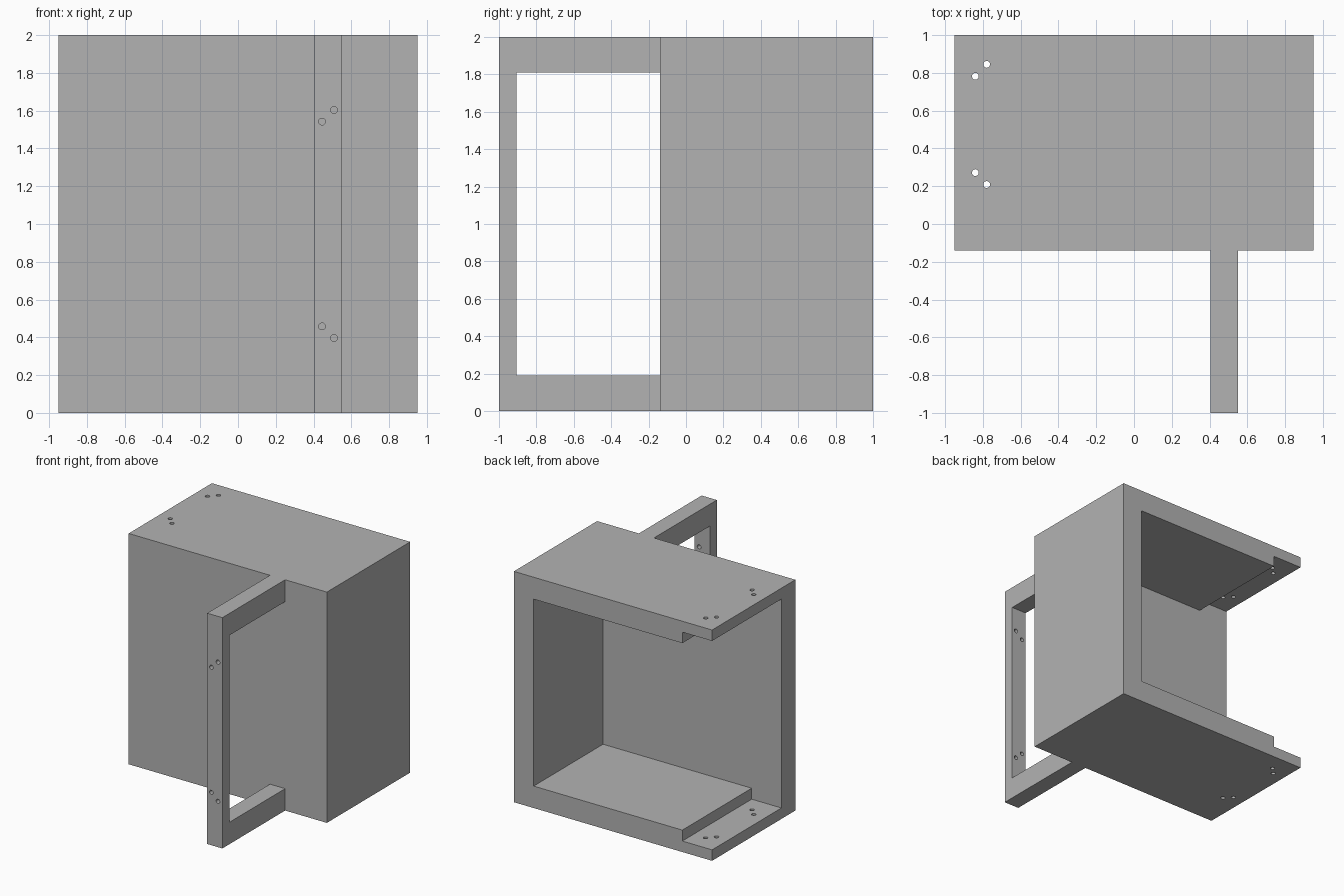
import bpy
import bmesh
from mathutils import Matrix, Vector

default = bpy.data.objects.get("Cube")
if default:
    bpy.data.objects.remove(default, do_unlink=True)

grey = bpy.data.materials.new("matte grey")
grey.use_nodes = True
colour = (0.45, 0.45, 0.45, 1)
grey.diffuse_color = colour
grey.node_tree.nodes["Principled BSDF"].inputs["Base Color"].default_value = colour


def add_mesh(name, bm):
    mesh = bpy.data.meshes.new(name)
    bm.to_mesh(mesh)
    bm.free()
    mesh.materials.append(grey)
    obj = bpy.data.objects.new(name, mesh)
    bpy.context.collection.objects.link(obj)
    return obj


def box(name, low, high):
    low, high = Vector(low), Vector(high)
    bm = bmesh.new()
    place = Matrix.Translation((low + high) / 2) @ Matrix.Diagonal((*(high - low), 1))
    bmesh.ops.create_cube(bm, size=1, matrix=place)
    return add_mesh(name, bm)


def drill(name, centre, length, axis):
    bm = bmesh.new()
    turn = Vector(axis).to_track_quat("Z", "Y").to_matrix().to_4x4()
    bmesh.ops.create_cone(bm, cap_ends=True, segments=20, radius1=RADIUS, radius2=RADIUS,
                          depth=length, matrix=Matrix.Translation(centre) @ turn)
    return add_mesh(name, bm)


def cut(target, cutters):
    """Subtract each cutter in turn, then discard it."""
    bpy.context.view_layer.objects.active = target
    for cutter in cutters:
        cutter.hide_render = True
        mod = target.modifiers.new("cut", "BOOLEAN")
        mod.operation = "DIFFERENCE"
        mod.solver = "EXACT"
        mod.object = cutter
        bpy.ops.object.modifier_apply(modifier=mod.name)
        bpy.data.objects.remove(cutter, do_unlink=True)


def smooth(obj):
    bpy.ops.object.select_all(action="DESELECT")
    obj.select_set(True)
    bpy.context.view_layer.objects.active = obj
    bpy.ops.object.shade_smooth_by_angle()


WIDTH, HEIGHT, WALL, RADIUS = 0.95, 2.0, 0.19, 0.018
FRONT = -0.14            # outer face of the housing's front wall
STEP = WALL / 2          # thinned lips at the open end

# Housing: open at the back and at one end, with stepped lips there
housing = box("housing", (-WIDTH, FRONT, 0), (WIDTH, 1, HEIGHT))
inner = FRONT + WALL
cutters = [
    box("cavity_cutter", (-1.3, inner, WALL), (WIDTH - WALL, 1.3, HEIGHT - WALL)),
    box("step_cutter", (-1.4, inner, STEP), (-0.665, 1.4, HEIGHT - STEP)),
]
# Screw holes through the upper and lower lips
for side in (-1, 1):
    for x, offset in ((-0.84, 0.255), (-0.78, 0.318)):
        cutters.append(drill("lip_drill", (x, 0.527 + side * offset, 1), 3, (0, 0, 1)))
cut(housing, cutters)
smooth(housing)

# Handle: upright bracket on the front wall
handle = box("handle", (0.405, -1, 0), (0.55, FRONT, HEIGHT))
cutters = [box("window_cutter", (0, -0.905, WALL), (0.9, 0.2, HEIGHT - WALL))]
# Screw holes through the upright bar
for side in (-1, 1):
    for x, offset in ((0.445, 0.542), (0.508, 0.603)):
        cutters.append(drill("bar_drill", (x, -0.95, 1 + side * offset), 0.4, (0, 1, 0)))
cut(handle, cutters)
smooth(handle)
